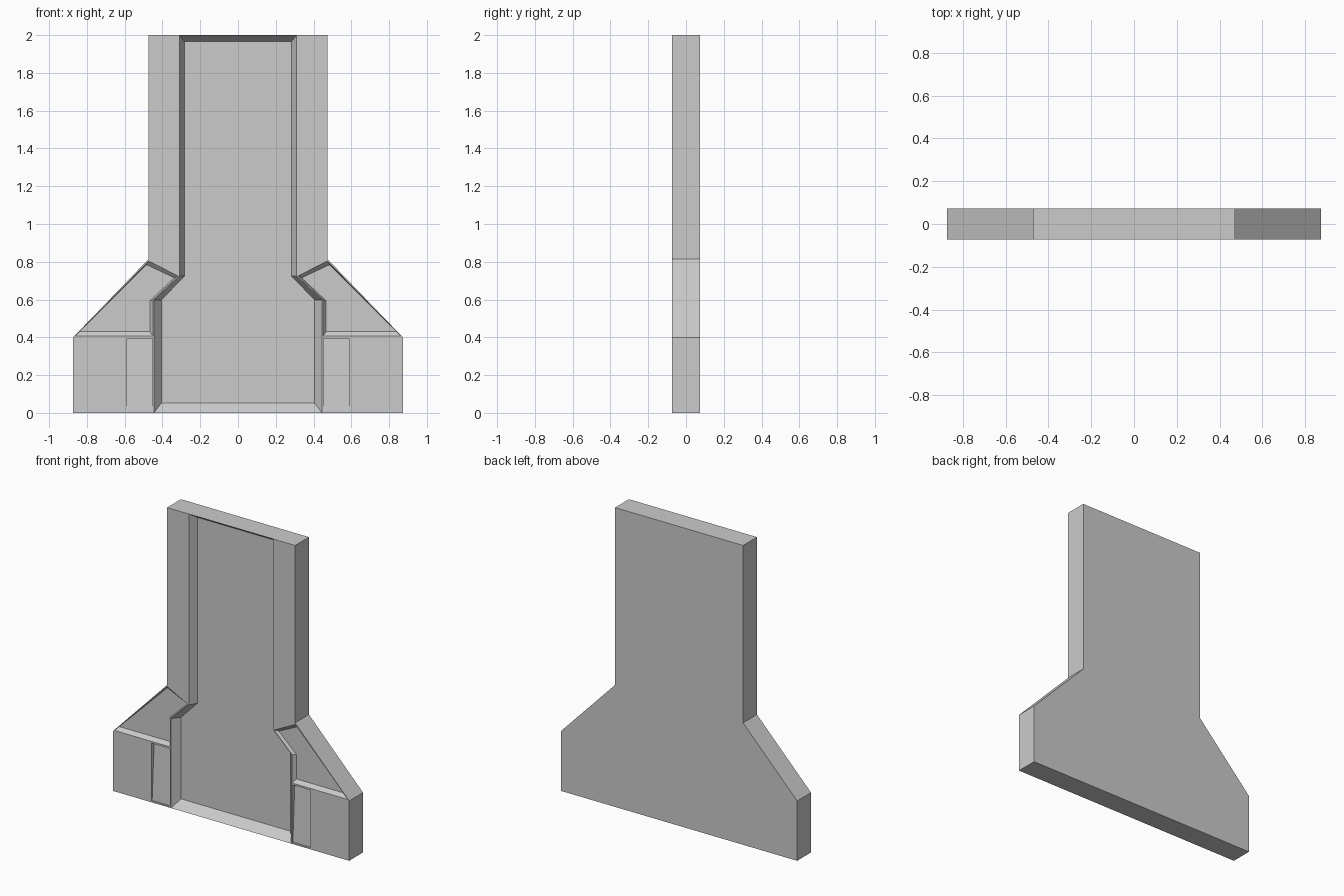
import bpy
import bmesh

cube = bpy.data.objects.get("Cube")
if cube:
    bpy.data.objects.remove(cube)

FRONT, BACK = -0.073, 0.073

# Material
grey = bpy.data.materials.new("plain grey")
grey.use_nodes = True
colour = (0.6, 0.6, 0.6, 1)
grey.diffuse_color = colour
grey.node_tree.nodes["Principled BSDF"].inputs["Base Color"].default_value = colour

bm = bmesh.new()


def points(profile, y):
    """Vertices of an (x, z) profile at depth y; y may depend on z."""
    depth = y if callable(y) else lambda z: y
    return [bm.verts.new((x, depth(z), z)) for x, z in profile]


def loop_edges(verts):
    return [bm.edges.get(pair) or bm.edges.new(pair)
            for pair in zip(verts, verts[1:] + verts[:1])]


def bridge(a, b, closed=True):
    """Walls between two matching rows of vertices."""
    for i in range(len(a) if closed else len(a) - 1):
        j = (i + 1) % len(a)
        bm.faces.new((a[i], a[j], b[j], b[i]))


def recess(rim, floor, y):
    """Sunken floor joined to its rim by walls; returns the rim edges."""
    outer, inner = points(rim, FRONT), points(floor, y)
    bridge(outer, inner)
    bm.faces.new(inner)
    return loop_edges(outer)


# Central channel, right-hand half: rim on the front, floor set back
channel_rim = points([(0, 0), (0.445, 0), (0.445, 0.598),
                      (0.31, 0.725), (0.31, 2), (0, 2)], FRONT)
channel_floor = points([(0, 0.053), (0.405, 0.053), (0.405, 0.598),
                        (0.283, 0.725), (0.283, 1.966), (0, 1.966)], FRONT + 0.05)
bridge(channel_rim, channel_floor, closed=False)
bm.faces.new(channel_floor)

# Outer silhouette, back face and side walls
silhouette = [(0.873, 0), (0.873, 0.4), (0.473, 0.815), (0.473, 2)]
shoulder = points(silhouette, FRONT)
front_row = channel_rim[:2] + shoulder + channel_rim[4:]
back_row = points([(v.co.x, v.co.z) for v in front_row], BACK)
bridge(front_row, back_row, closed=False)
bm.faces.new(back_row)

# Sloped shoulder pocket
pocket = recess([(0.473, 0.804), (0.318, 0.725), (0.45, 0.598), (0.45, 0.407), (0.862, 0.407)],
                [(0.485, 0.785), (0.337, 0.715), (0.467, 0.593), (0.467, 0.43), (0.842, 0.43)],
                FRONT + 0.022)

# Slanted foot panel, deepest at its top
panel_shape = [(0.452, 0.01), (0.588, 0.01), (0.588, 0.395), (0.452, 0.395)]
panel = recess(panel_shape, panel_shape, lambda z: FRONT + 0.006 + 0.055 * z)

# Front face of the wing, filled around the pocket and panel
wing = loop_edges(channel_rim[1:2] + shoulder + channel_rim[4:1:-1])
bmesh.ops.triangle_fill(bm, use_beauty=True, use_dissolve=False,
                        edges=wing + pocket + panel, normal=(0, -1, 0))

# Mirror to the other side and close the seam
half = bm.verts[:] + bm.edges[:] + bm.faces[:]
bmesh.ops.mirror(bm, geom=half, axis='X', merge_dist=0.0001)
bmesh.ops.remove_doubles(bm, verts=bm.verts[:], dist=0.0001)
bmesh.ops.recalc_face_normals(bm, faces=bm.faces[:])

mesh = bpy.data.meshes.new("wall_panel")
bm.to_mesh(mesh)
bm.free()
mesh.materials.append(grey)
body = bpy.data.objects.new("wall_panel", mesh)
bpy.context.collection.objects.link(body)
